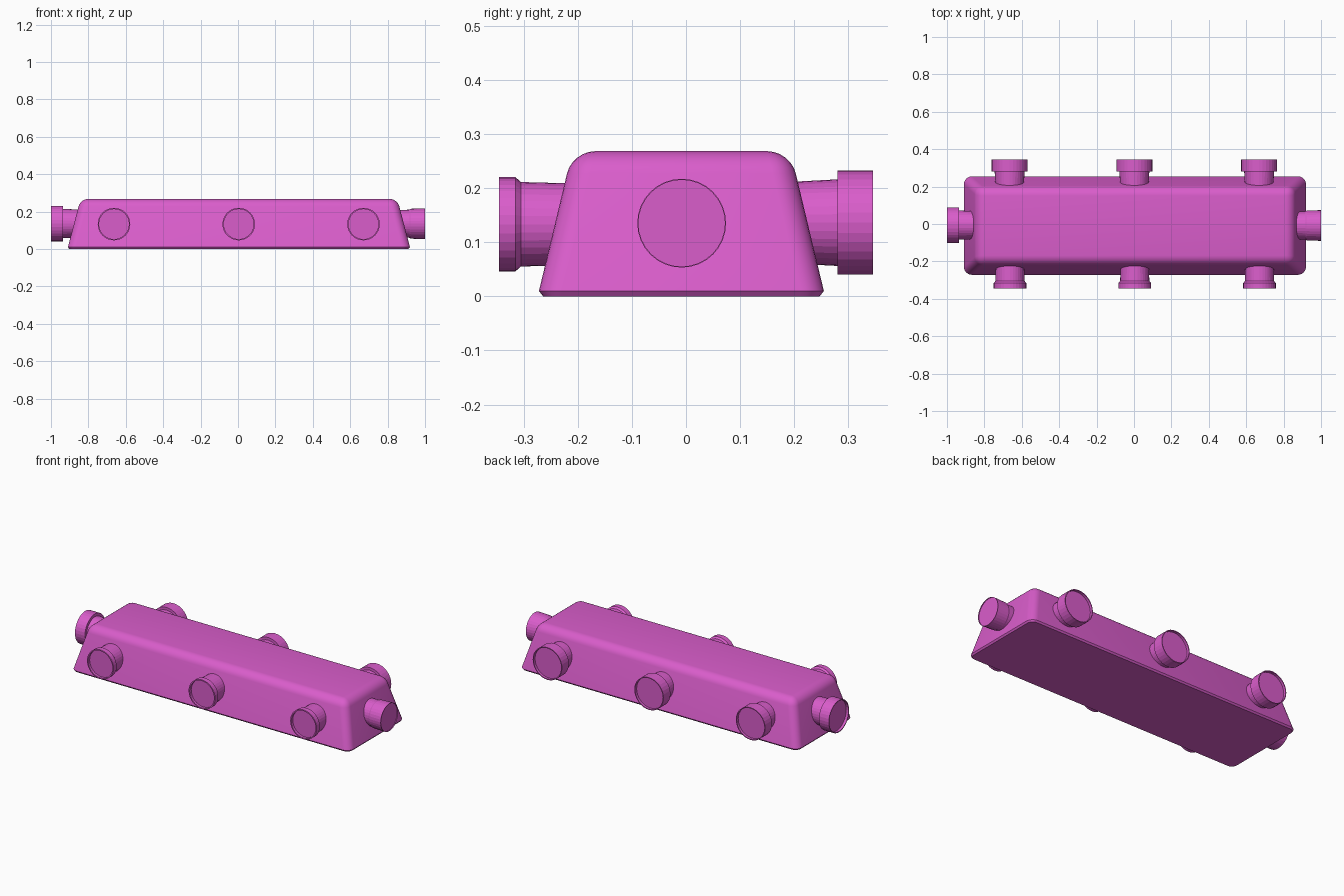
import bpy, bmesh, math
from mathutils import Vector

if "Cube" in bpy.data.objects:
    bpy.data.objects.remove(bpy.data.objects["Cube"], do_unlink=True)

# Single plastic colour
pink = bpy.data.materials.new("orchid pink")
pink.use_nodes = True
colour = (0.70, 0.11, 0.60, 1)
pink.diffuse_color = colour
pink.node_tree.nodes["Principled BSDF"].inputs["Base Color"].default_value = colour


def add_object(name, bm):
    bmesh.ops.recalc_face_normals(bm, faces=bm.faces[:])
    mesh = bpy.data.meshes.new(name)
    bm.to_mesh(mesh)
    bm.free()
    mesh.materials.append(pink)
    obj = bpy.data.objects.new(name, mesh)
    bpy.context.collection.objects.link(obj)
    return obj


# Body: tapered block with rounded top and corners, small chamfer below
HEIGHT = 0.268
BASE = (-0.912, 0.922, -0.274, 0.257)
TOP = (-0.842, 0.852, -0.210, 0.193)
bm = bmesh.new()
bmesh.ops.create_cube(bm, size=2)
for v in bm.verts:
    x0, x1, y0, y1 = TOP if v.co.z > 0 else BASE
    v.co = (x1 if v.co.x > 0 else x0, y1 if v.co.y > 0 else y0,
            HEIGHT if v.co.z > 0 else 0)
round_edges = [e for e in bm.edges if max(v.co.z for v in e.verts) > 0.1]
bmesh.ops.bevel(bm, geom=round_edges, offset=0.042, offset_type='OFFSET',
                segments=6, profile=0.5, affect='EDGES')
rim = [e for e in bm.edges if all(v.co.z < 0.001 for v in e.verts)]
bmesh.ops.bevel(bm, geom=rim, offset=0.010, segments=1, affect='EDGES')
body = add_object("body", bm)
bpy.context.view_layer.objects.active = body
body.select_set(True)
bpy.ops.object.shade_smooth_by_angle(angle=math.radians(35))
body.select_set(False)


def fitting(name, profile, centre, axis, sides=32):
    """Lathe (distance, radius) points around an outward axis; cap both ends."""
    turn = Vector(axis).to_track_quat('Z', 'Y')
    bm = bmesh.new()
    rings = []
    for dist, radius in profile:
        ring = []
        for i in range(sides):
            a = math.tau * i / sides
            p = Vector((radius * math.cos(a), radius * math.sin(a), dist))
            ring.append(bm.verts.new(turn @ p + Vector(centre)))
        rings.append(ring)
    for a, b in zip(rings, rings[1:]):
        for i in range(sides):
            j = (i + 1) % sides
            bm.faces.new((a[i], a[j], b[j], b[i]))
    bm.faces.new(rings[0])
    bm.faces.new(rings[-1])
    return add_object(name, bm)


# Outlines run from inside the body to the recessed end disc
narrow = [(0.15, 0.074), (0.305, 0.078), (0.315, 0.087), (0.345, 0.087),
          (0.345, 0.080), (0.330, 0.080)]
wide = [(0.15, 0.073), (0.28, 0.080), (0.28, 0.096), (0.345, 0.096),
        (0.345, 0.091), (0.330, 0.091)]
wide_end = [(0.80, 0.073), (0.935, 0.078), (0.935, 0.095), (1.0, 0.095),
            (1.0, 0.090), (0.985, 0.090)]
plain_end = [(0.80, 0.072), (0.915, 0.075), (0.925, 0.080), (1.0, 0.082),
             (1.0, 0.080), (0.995, 0.080)]

# Side fittings, three along each long side
for place, x in (("right", -0.663), ("middle", 0.004), ("left", 0.671)):
    fitting("front_fitting_" + place, narrow, (x, 0, 0.133), (0, -1, 0))
    fitting("back_fitting_" + place, wide, (x - 0.002, 0, 0.136), (0, 1, 0))

# End fittings
fitting("end_fitting_left", plain_end, (0, -0.008, 0.135), (1, 0, 0))
fitting("end_fitting_right", wide_end, (0, -0.006, 0.136), (-1, 0, 0))
